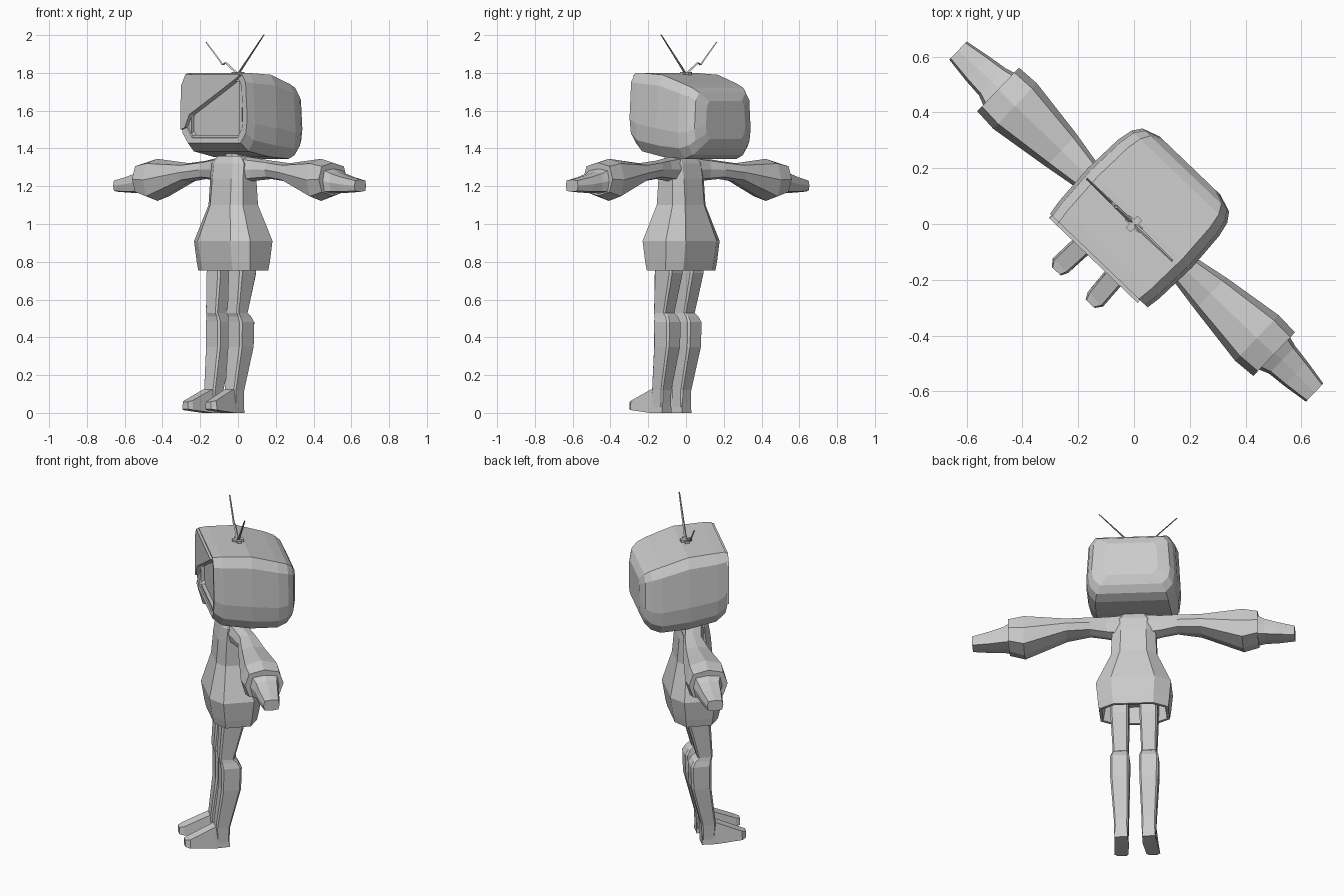
import bpy, bmesh, math
from mathutils import Matrix, Vector

if "Cube" in bpy.data.objects:
    bpy.data.objects.remove(bpy.data.objects["Cube"], do_unlink=True)

# One plain grey for the whole figure
GREY = (0.6, 0.6, 0.6, 1)
mat = bpy.data.materials.new("plain_grey")
mat.use_nodes = True
mat.diffuse_color = GREY
mat.node_tree.nodes["Principled BSDF"].inputs["Base Color"].default_value = GREY

# The figure is modelled facing -y, then turned to its standing direction
TURN = Matrix.Rotation(math.radians(-43.8), 3, 'Z')


def loft(name, rings, side=1):
    """Skin a list of equal-length point rings and cap both ends."""
    bm = bmesh.new()
    loops = [[bm.verts.new(TURN @ Vector((x * side, y, z))) for x, y, z in ring] for ring in rings]
    count = len(loops[0])
    for a, b in zip(loops, loops[1:]):
        for i in range(count):
            j = (i + 1) % count
            bm.faces.new((a[i], a[j], b[j], b[i]))
    bm.faces.new(loops[0])
    bm.faces.new(loops[-1])
    bmesh.ops.recalc_face_normals(bm, faces=bm.faces)
    mesh = bpy.data.meshes.new(name)
    bm.to_mesh(mesh)
    bm.free()
    mesh.materials.append(mat)
    obj = bpy.data.objects.new(name, mesh)
    bpy.context.scene.collection.objects.link(obj)
    return obj


def octagon(a, b, ka, kb):
    """Chamfered rectangle of half sizes a, b; ka, kb set the corner cuts."""
    quarter = [(a, kb * b), (ka * a, b)]
    half = quarter + [(-u, v) for u, v in reversed(quarter)]
    return half + [(-u, -v) for u, v in half]


def level(z, cx, cy, a, b, k=0.8):
    return [(cx + u, cy + v, z) for u, v in octagon(a, b, k, k)]


# Dress, with a hollow hem
dress = [(0.85, 0.16, 0.09), (0.755, 0.175, 0.105), (0.755, 0.19, 0.12), (0.80, 0.196, 0.13),
         (0.91, 0.206, 0.147), (1.10, 0.126, 0.10), (1.24, 0.12, 0.088),
         (1.32, 0.12, 0.075), (1.36, 0.085, 0.055)]
loft("dress", [level(z, 0, -0.036, a, b, 0.58) for z, a, b in dress])
loft("neck", [level(z, 0, -0.025, 0.045, 0.045, 0.5) for z in (1.33, 1.44)])

# Arms: distance out, centre y, half depth, top, bottom
arm = [(0.06, -0.03, 0.07, 1.36, 1.22), (0.15, -0.012, 0.055, 1.348, 1.23),
       (0.24, 0.008, 0.057, 1.335, 1.238), (0.37, 0.01, 0.08, 1.322, 1.222),
       (0.60, 0.01, 0.113, 1.345, 1.122), (0.685, 0.011, 0.108, 1.325, 1.15)]
hand = [(0.67, 0.013, 0.085, 1.30, 1.16), (0.72, 0.016, 0.068, 1.275, 1.165),
        (0.79, 0.014, 0.06, 1.255, 1.165), (0.885, 0.012, 0.045, 1.235, 1.17)]


def limb_ring(x, cy, hy, top, bottom, k):
    mid, hz = (top + bottom) / 2, (top - bottom) / 2
    outline = [(math.cos(math.pi * i / 4), math.sin(math.pi * i / 4)) for i in range(8)]
    bulge = [(u * k, v * k) if i % 2 else (u, v) for i, (u, v) in enumerate(outline)]
    return [(x, cy + u * hy, mid + v * hz) for u, v in bulge]


# Legs: height, centre x, centre y, half width, half depth
leg = [(0.86, 0.08, -0.047, 0.05, 0.062), (0.74, 0.08, -0.05, 0.05, 0.064),
       (0.53, 0.078, -0.085, 0.042, 0.042), (0.51, 0.078, -0.07, 0.046, 0.05),
       (0.48, 0.08, -0.06, 0.053, 0.057), (0.35, 0.08, -0.062, 0.052, 0.055),
       (0.12, 0.076, -0.105, 0.04, 0.04), (0.03, 0.076, -0.105, 0.038, 0.036)]
# Feet: y, centre x, half width, top, bottom
foot = [(-0.068, 0.076, 0.036, 0.12, 0), (-0.15, 0.078, 0.04, 0.125, 0),
        (-0.29, 0.087, 0.038, 0.065, 0.015), (-0.315, 0.084, 0.022, 0.058, 0.02)]

for word, side in (("left", 1), ("right", -1)):
    loft(word + "_arm", [limb_ring(*r, 1.1) for r in arm], side)
    loft(word + "_hand", [limb_ring(*r, 1.2) for r in hand], side)
    loft(word + "_leg", [level(*r) for r in leg], side)
    loft(word + "_foot", [[(cx - w, y, lo), (cx + w, y, lo), (cx + w * 0.8, y, hi), (cx - w * 0.8, y, hi)]
                          for y, cx, w, hi, lo in foot], side)


# Boxy head: rounded rings from the recessed screen to the bulging back
def head_ring(y, hw, top, bottom):
    tall = top - bottom
    half = [(0.82, 1), (0.95, 0.87), (1, 0.35), (0.96, 0.14), (0.8, 0)]
    right = [(hw * u, y, bottom + tall * v) for u, v in half]
    return right + [(-x, y2, z) for x, y2, z in reversed(right)]


head = [(-0.145, 0.19, 1.765, 1.465), (-0.178, 0.205, 1.775, 1.455), (-0.182, 0.242, 1.80, 1.43),
        (-0.13, 0.25, 1.80, 1.385), (0.03, 0.258, 1.79, 1.355), (0.18, 0.25, 1.742, 1.345),
        (0.235, 0.238, 1.72, 1.365), (0.268, 0.215, 1.695, 1.40), (0.29, 0.15, 1.65, 1.45)]
loft("head", [head_ring(*r) for r in head])

# Slanted fringe over the upper right of the screen
fringe = [(0.205, 1.79), (0.02, 1.685), (-0.17, 1.58), (-0.205, 1.51), (-0.235, 1.50),
          (-0.232, 1.73), (-0.198, 1.793)]
loft("fringe", [[(x, y, z) for x, z in fringe] for y in (-0.195, -0.15)])

# Screen frame
outer = [(-0.195, 1.455), (0.195, 1.455), (0.195, 1.77), (-0.195, 1.77)]
inner = [(x * 0.9, 1.61 + (z - 1.61) * 0.9) for x, z in outer]
loft("screen_frame", [[(x, y, z) for x, z in pts]
                      for pts, y in ((outer, -0.14), (outer, -0.172), (inner, -0.172), (inner, -0.152))])


# Antennas on a small crossed base
def rod(name, path, radius):
    rings = []
    for i, (x, z) in enumerate(path):
        r = radius * (1 - 0.5 * i / (len(path) - 1))
        rings.append([(x + r * u, v * r, z + r * 0.6 * abs(u)) for u, v in ((1, 0), (0, 1), (-1, 0), (0, -1))])
    loft(name, rings)


rod("left_antenna", [(0, 1.79), (0.19, 2.0)], 0.008)
rod("right_antenna", [(0, 1.79), (-0.09, 1.852), (-0.112, 1.84), (-0.138, 1.868), (-0.235, 1.962)], 0.008)
for name, w, d in (("antenna_base_wide", 0.035, 0.012), ("antenna_base_deep", 0.012, 0.03)):
    loft(name, [level(z, 0, 0, w, d, 0.95) for z in (1.78, 1.805)])
